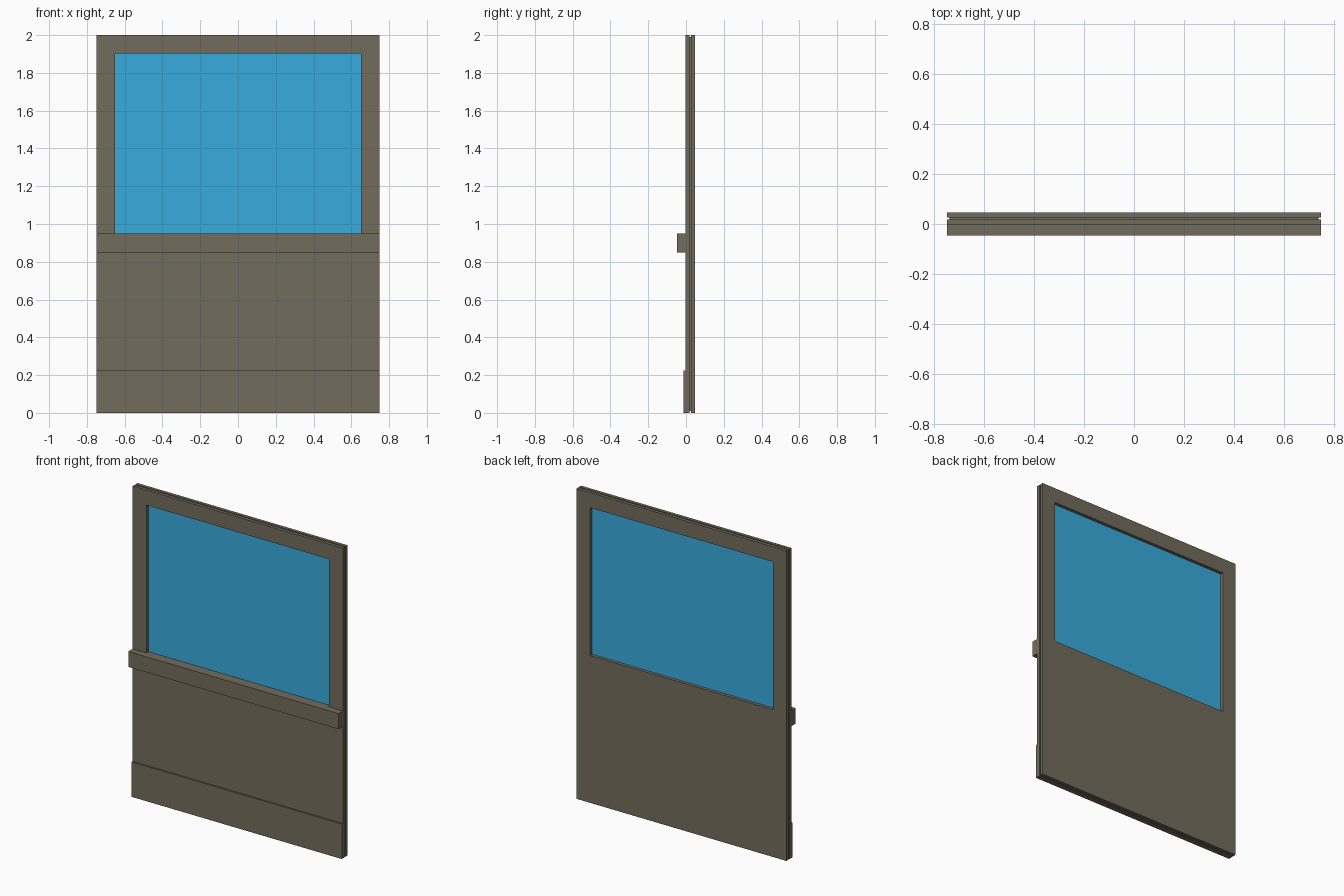
import bpy, bmesh

if "Cube" in bpy.data.objects:
    bpy.data.objects.remove(bpy.data.objects["Cube"])

W, H = 0.75, 2.0                    # half width and height of the panel
HX, HZ0, HZ1 = 0.652, 0.95, 1.903   # window opening


def material(name, color):
    m = bpy.data.materials.new(name)
    m.diffuse_color = color
    m.use_nodes = True
    m.node_tree.nodes["Principled BSDF"].inputs["Base Color"].default_value = m.diffuse_color
    return m


BROWN = material("painted_panel", (0.17, 0.15, 0.11, 1))
BLUE = material("window_glass", (0.04, 0.41, 0.73, 1))


def finish(name, bm, mat):
    bmesh.ops.recalc_face_normals(bm, faces=bm.faces[:])
    me = bpy.data.meshes.new(name)
    bm.to_mesh(me)
    bm.free()
    me.materials.append(mat)
    ob = bpy.data.objects.new(name, me)
    bpy.context.collection.objects.link(ob)
    return ob


def box(name, x, y0, y1, z0, z1, mat):
    bm = bmesh.new()
    bmesh.ops.create_cube(bm, size=1)
    for v in bm.verts:
        v.co = (2 * x * v.co.x, y0 + (v.co.y + 0.5) * (y1 - y0),
                z0 + (v.co.z + 0.5) * (z1 - z0))
    return finish(name, bm, mat)


def windowed_sheet(name, y0, y1, inset=0.0):
    """Flat sheet with a rectangular window opening."""
    outer = [(-W + inset, inset), (W - inset, inset),
             (W - inset, H - inset), (-W + inset, H - inset)]
    inner = [(-HX, HZ0), (HX, HZ0), (HX, HZ1), (-HX, HZ1)]
    bm = bmesh.new()
    of, ob, nf, nb = [[bm.verts.new((x, y, z)) for x, z in loop]
                      for loop in (outer, inner) for y in (y0, y1)]
    for i in range(4):
        j = (i + 1) % 4
        for a, b in ((of, nf), (ob, nb), (of, ob), (nf, nb)):
            bm.faces.new((a[i], a[j], b[j], b[i]))
    return finish(name, bm, BROWN)


# Two skins around a slightly recessed core, leaving an edge groove
windowed_sheet("front_skin", -0.003, 0.018)
windowed_sheet("recessed_core", 0.018, 0.026, 0.01)
windowed_sheet("back_skin", 0.026, 0.047)

# Window pane held in the core
pane = box("window_pane", HX, 0.018, 0.026, HZ0, HZ1, BLUE)

# Waist rail under the window and kick board at the floor
box("waist_rail", W, -0.047, -0.003, 0.85, 0.95, BROWN)
box("kick_board", W, -0.014, -0.003, 0.0, 0.225, BROWN)
